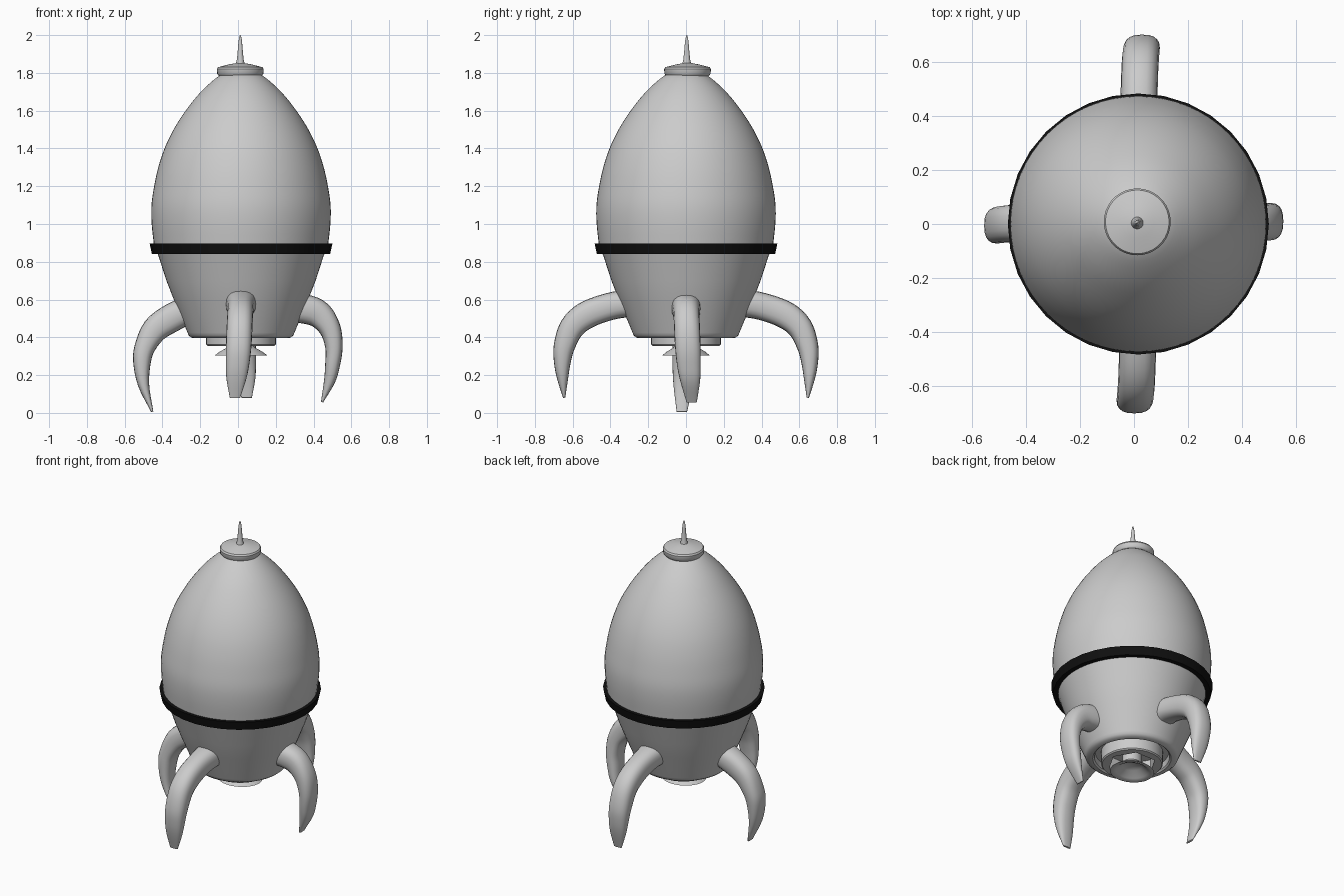
import bpy, bmesh, math
from mathutils import Vector

if "Cube" in bpy.data.objects:
    bpy.data.objects.remove(bpy.data.objects["Cube"])

AXIS = (0.016, 0.0)   # hull axis in plan


def catmull(pts, n):
    """Smooth a list of tuples with n samples per span."""
    p = [Vector(q) for q in pts]
    p = [p[0] * 2 - p[1]] + p + [p[-1] * 2 - p[-2]]
    out = []
    for i in range(1, len(p) - 2):
        a, b, c, d = p[i - 1:i + 3]
        for k in range(n):
            t = k / n
            out.append(0.5 * (2 * b + (c - a) * t + (2 * a - 5 * b + 4 * c - d) * t ** 2
                              + (3 * b - a - 3 * c + d) * t ** 3))
    return out + [p[-2]]


def loft(name, loops, closed=False, angle=35, color=None):
    """Skin rings of points; cap the ends, or join them when closed."""
    bm = bmesh.new()
    rings = [[bm.verts.new(v) for v in lp] for lp in loops]
    n = len(rings[0])
    pairs = list(zip(rings, rings[1:]))
    if closed:
        pairs.append((rings[-1], rings[0]))
    for a, b in pairs:
        for i in range(n):
            j = (i + 1) % n
            bm.faces.new((a[i], a[j], b[j], b[i]))
    if not closed:
        bm.faces.new(rings[0])
        bm.faces.new(rings[-1])
    bmesh.ops.recalc_face_normals(bm, faces=bm.faces)
    me = bpy.data.meshes.new(name)
    bm.to_mesh(me)
    bm.free()
    ob = bpy.data.objects.new(name, me)
    bpy.context.collection.objects.link(ob)
    if color:
        mat = bpy.data.materials.new(name + "_paint")
        mat.diffuse_color = color
        mat.use_nodes = True
        mat.node_tree.nodes["Principled BSDF"].inputs["Base Color"].default_value = mat.diffuse_color
        me.materials.append(mat)
    bpy.ops.object.select_all(action='DESELECT')
    ob.select_set(True)
    bpy.context.view_layer.objects.active = ob
    bpy.ops.object.shade_smooth_by_angle(angle=math.radians(angle))
    return ob


def circle(r, z, center=AXIS, n=36, ysc=1.0, hexagon=False):
    pts = []
    for i in range(n):
        a = math.tau * i / n
        rr = r
        if hexagon:
            rr = r * math.cos(math.pi / 6) / math.cos(a % (math.pi / 3) - math.pi / 6)
        pts.append((center[0] + rr * math.cos(a), center[1] + rr * ysc * math.sin(a), z))
    return pts


def lathe(name, profile, center=AXIS, n=36, ysc=1.0, **kw):
    return loft(name, [circle(r, z, center, n, ysc) for r, z in profile], **kw)


# Egg-shaped upper hull
upper = [(0.46, 0.88), (0.473, 1.0), (0.474, 1.1), (0.46, 1.2), (0.438, 1.3), (0.405, 1.4),
         (0.357, 1.5), (0.293, 1.6), (0.212, 1.7), (0.115, 1.785), (0.04, 1.81)]
lathe("upper_hull", catmull(upper, 4), n=64)

# Tapered lower hull with a recessed underside
lower = [(0.456, 0.88), (0.437, 0.83), (0.395, 0.7), (0.352, 0.59), (0.283, 0.425), (0.277, 0.41),
         (0.262, 0.398), (0.235, 0.396), (0.225, 0.405), (0.22, 0.44), (0.02, 0.44)]
lathe("lower_hull", lower, n=64)

# Black belt
belt = [(0.43, 0.842), (0.472, 0.842), (0.484, 0.897), (0.45, 0.897)]
lathe("belt", belt, n=32, closed=True, color=(0.005, 0.005, 0.005, 1))

# Nose cap and antenna
cap = [(0.09, 1.775), (0.112, 1.782), (0.122, 1.795), (0.124, 1.82), (0.118, 1.83),
       (0.06, 1.845), (0.02, 1.852), (0.005, 1.853)]
lathe("nose_cap", cap, center=(0.012, 0.008))
spike = [(0.024, 1.845), (0.018, 1.87), (0.014, 1.91), (0.009, 1.97), (0.004, 1.995), (0.001, 2.0)]
lathe("antenna", spike, center=(0.012, 0.004), n=16)

# Engine collar with a six-sided opening
loft("engine_collar", [circle(0.185, 0.445), circle(0.185, 0.362), circle(0.178, 0.355),
                       circle(0.145, 0.355, hexagon=True), circle(0.145, 0.445, hexagon=True)],
     closed=True)

# Flared engine nozzle, hollow below
nozzle = [(0.06, 0.445), (0.06, 0.36), (0.075, 0.345), (0.115, 0.323), (0.138, 0.305),
          (0.125, 0.303), (0.1, 0.312), (0.06, 0.345), (0.01, 0.352)]
lathe("engine_nozzle", nozzle, ysc=0.9)


# Curved legs: each path point is radius, height, thickness, width
def leg(name, degrees, path, offset, drift):
    a = math.radians(degrees)
    out = Vector((math.cos(a), math.sin(a), 0))
    side = Vector((-math.sin(a), math.cos(a), 0))
    up = Vector((0, 0, 1))
    s = catmull([Vector(p) for p in path], 4)
    loops = []
    n = 20
    for i, p in enumerate(s):
        d = s[min(i + 1, len(s) - 1)] - s[max(i - 1, 0)]
        normal = (out * -d[1] + up * d[0]).normalized()
        f = i / (len(s) - 1)
        c = out * p[0] + up * p[1] + side * drift * f * f
        c += Vector((offset[0], offset[1], 0))
        lp = []
        for k in range(n):
            t = math.tau * k / n
            cx, sx = math.cos(t), math.sin(t)
            u = math.copysign(abs(cx) ** 0.8, cx) * p[3] / 2
            v = math.copysign(abs(sx) ** 0.8, sx) * p[2] / 2
            lp.append(c + side * u + normal * v)
        loops.append(lp)
    loft(name, loops, angle=60)


long_path = [(0.25, 0.575, 0.16, 0.17), (0.325, 0.578, 0.147, 0.16), (0.43, 0.556, 0.145, 0.14),
             (0.534, 0.514, 0.145, 0.137), (0.605, 0.45, 0.133, 0.137), (0.645, 0.35, 0.112, 0.135),
             (0.655, 0.262, 0.087, 0.125), (0.653, 0.18, 0.058, 0.105), (0.645, 0.08, 0.012, 0.055)]
left_path = [(0.22, 0.56, 0.155, 0.16), (0.285, 0.535, 0.15, 0.155), (0.368, 0.493, 0.15, 0.14),
             (0.44, 0.44, 0.138, 0.138), (0.49, 0.355, 0.112, 0.137), (0.508, 0.275, 0.095, 0.13),
             (0.5, 0.15, 0.06, 0.105), (0.454, 0.006, 0.012, 0.055)]
right_path = [(0.25, 0.56, 0.16, 0.16), (0.354, 0.55, 0.155, 0.15), (0.43, 0.52, 0.145, 0.138),
              (0.487, 0.445, 0.115, 0.137), (0.508, 0.347, 0.092, 0.135), (0.5, 0.25, 0.078, 0.125),
              (0.485, 0.17, 0.06, 0.105), (0.445, 0.057, 0.012, 0.055)]

leg("front_leg", -90, long_path, (0.016, 0), -0.032)
leg("back_leg", 90, long_path, (0.016, 0), -0.03)
leg("left_leg", 180, left_path, (0, 0.008), 0.03)
leg("right_leg", 0, right_path, (0, 0), 0.03)
